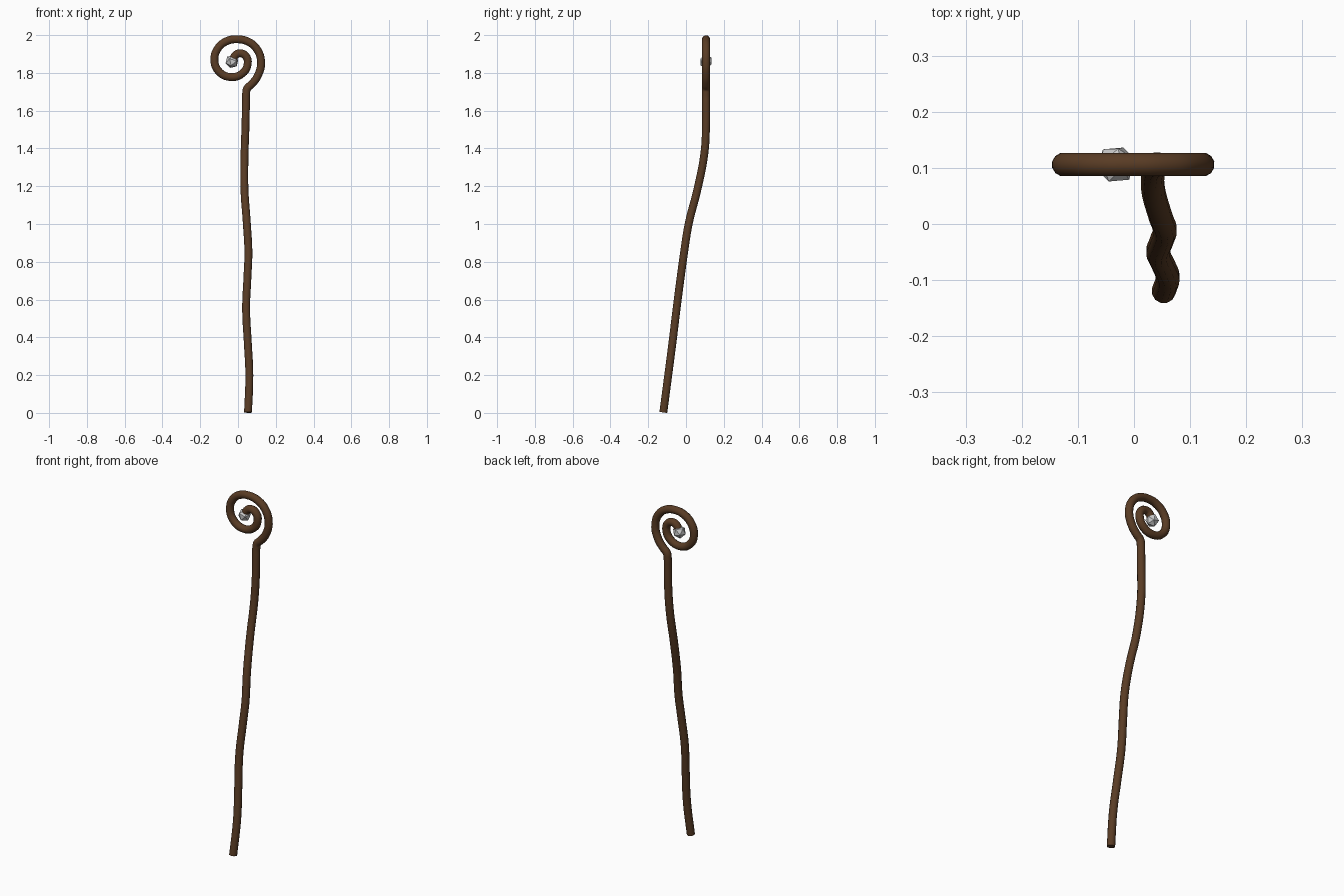
import bpy
import math

if "Cube" in bpy.data.objects:
    bpy.data.objects.remove(bpy.data.objects["Cube"])


def material(name, color):
    m = bpy.data.materials.new(name)
    m.diffuse_color = color
    m.use_nodes = True
    m.node_tree.nodes["Principled BSDF"].inputs["Base Color"].default_value = m.diffuse_color
    return m


R = 0.0215   # thickness of the wood
Y = 0.106    # plane of the crook

# Shaft: gently wavy, leaning backwards
shaft = [(0.053, -0.120, 0.003), (0.060, -0.094, 0.20), (0.052, -0.072, 0.37),
         (0.043, -0.050, 0.55), (0.050, -0.028, 0.72), (0.055, -0.010, 0.85),
         (0.047, 0.014, 1.00), (0.034, 0.062, 1.19), (0.035, 0.098, 1.38),
         (0.040, Y, 1.53), (0.042, Y, 1.64), (0.043, Y, 1.69)]

# Crook: spiral winding inwards (x, z)
crook = [(0.048, 1.716), (0.074, 1.742), (0.105, 1.785), (0.122, 1.860),
         (0.097, 1.930), (0.052, 1.966), (-0.005, 1.978), (-0.060, 1.968),
         (-0.105, 1.932), (-0.125, 1.873), (-0.105, 1.812), (-0.042, 1.778),
         (0.024, 1.798), (0.051, 1.846), (0.042, 1.888), (0.010, 1.904),
         (-0.014, 1.893), (-0.029, 1.865)]
path = shaft + [(x, Y, z) for x, z in crook]

# Wooden staff as one swept tube
curve = bpy.data.curves.new("staff", "CURVE")
curve.dimensions = "3D"
curve.bevel_depth = R
curve.bevel_resolution = 4
curve.resolution_u = 6
curve.use_fill_caps = True
spline = curve.splines.new("BEZIER")
spline.bezier_points.add(len(path) - 1)
for bp, co in zip(spline.bezier_points, path):
    bp.co = co
    bp.handle_left_type = bp.handle_right_type = "AUTO"
staff = bpy.data.objects.new("staff", curve)
bpy.context.collection.objects.link(staff)
curve.materials.append(material("wood", (0.10, 0.045, 0.018, 1)))
bpy.context.view_layer.objects.active = staff
staff.select_set(True)
bpy.ops.object.convert(target="MESH")
bpy.ops.object.shade_smooth_by_angle(angle=math.radians(40))

# Faceted gem at the heart of the spiral
bpy.ops.mesh.primitive_ico_sphere_add(subdivisions=1, radius=0.036,
                                      location=(-0.032, Y, 1.86),
                                      rotation=(0.3, 0.2, 0.4))
bpy.context.object.name = "gem"
